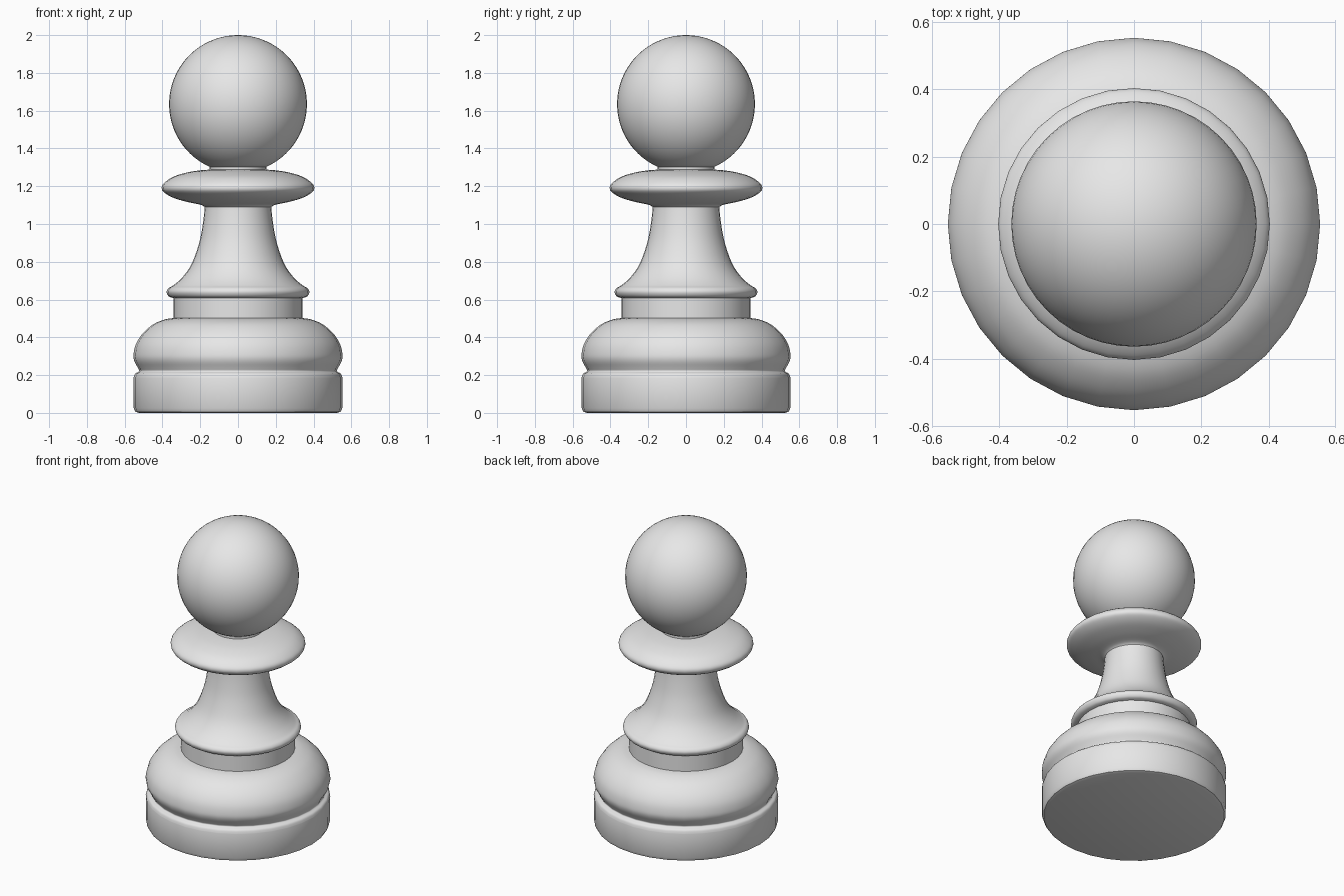
import bpy
import bmesh
import math
from mathutils import Vector

if "Cube" in bpy.data.objects:
    bpy.data.objects.remove(bpy.data.objects["Cube"], do_unlink=True)

SEGMENTS = 32

grey = bpy.data.materials.new("light_grey")
grey.use_nodes = True
grey.diffuse_color = (0.8, 0.8, 0.8, 1)
grey.node_tree.nodes["Principled BSDF"].inputs["Base Color"].default_value = (0.8, 0.8, 0.8, 1)


def rounded(points, steps=4):
    """Catmull-Rom curve through the (radius, height) points."""
    pts = [Vector(p) for p in points]
    pts = [pts[0]] + pts + [pts[-1]]
    out = []
    for a, b, c, d in zip(pts, pts[1:], pts[2:], pts[3:]):
        for i in range(steps):
            t = i / steps
            out.append(0.5 * (2 * b + (c - a) * t + (2 * a - 5 * b + 4 * c - d) * t ** 2
                              + (3 * b - a - 3 * c + d) * t ** 3))
    return out + [pts[-1]]


def lathe(name, profile, segments=SEGMENTS):
    """Turn a profile, listed bottom to top, around the z axis."""
    bm = bmesh.new()
    verts = [bm.verts.new((p[0], 0, p[1])) for p in profile]
    edges = [bm.edges.new(pair) for pair in zip(verts, verts[1:])]
    bmesh.ops.spin(bm, geom=verts + edges, axis=(0, 0, 1), cent=(0, 0, 0),
                   angle=math.tau, steps=segments, use_duplicate=False)
    bmesh.ops.remove_doubles(bm, verts=bm.verts[:], dist=0.0005)
    bmesh.ops.recalc_face_normals(bm, faces=bm.faces[:])
    mesh = bpy.data.meshes.new(name)
    bm.to_mesh(mesh)
    bm.free()
    mesh.materials.append(grey)
    obj = bpy.data.objects.new(name, mesh)
    bpy.context.collection.objects.link(obj)
    bpy.ops.object.select_all(action='DESELECT')
    obj.select_set(True)
    bpy.context.view_layer.objects.active = obj
    bpy.ops.object.shade_smooth_by_angle(angle=math.radians(40))
    return obj


# Foot: flat underside, upright rim, groove and rounded cushion
rim = [(0, 0), (0.525, 0), (0.543, 0.006), (0.552, 0.025), (0.553, 0.185)]
cushion = rounded([(0.553, 0.185), (0.545, 0.207), (0.524, 0.22), (0.53, 0.238),
                   (0.549, 0.275), (0.553, 0.31), (0.54, 0.365), (0.505, 0.42),
                   (0.45, 0.468), (0.39, 0.494), (0.34, 0.502)])
lathe("foot", rim + cushion[1:] + [(0, 0.502)])

# Plain band above the foot
lathe("band", [(0, 0.495), (0.342, 0.495), (0.342, 0.61), (0, 0.61)])

# Stem: small ring flowing into a flared column
stem = rounded([(0.342, 0.608), (0.367, 0.617), (0.378, 0.64), (0.368, 0.66),
                (0.343, 0.675), (0.302, 0.71), (0.262, 0.76), (0.232, 0.82),
                (0.203, 0.91), (0.186, 1.0), (0.177, 1.08), (0.177, 1.1)])
lathe("stem", [(0, 0.608)] + stem + [(0, 1.1)])

# Collar: wide disc with a domed top
collar = rounded([(0.172, 1.085), (0.195, 1.101), (0.27, 1.117), (0.345, 1.14),
                  (0.391, 1.167), (0.404, 1.19), (0.392, 1.216), (0.345, 1.249),
                  (0.27, 1.273), (0.2, 1.284), (0.15, 1.288)])
lathe("collar", [(0, 1.085)] + collar + [(0.15, 1.304), (0, 1.304)])

# Ball head, cut flat where it meets the neck
radius, start = 0.365, math.asin(0.15 / 0.365)
angles = [start + (math.pi - start) * i / 32 for i in range(33)]
ball = [(radius * math.sin(a), 2 - radius - radius * math.cos(a)) for a in angles]
lathe("ball_head", [(0, ball[0][1])] + ball, 48)
